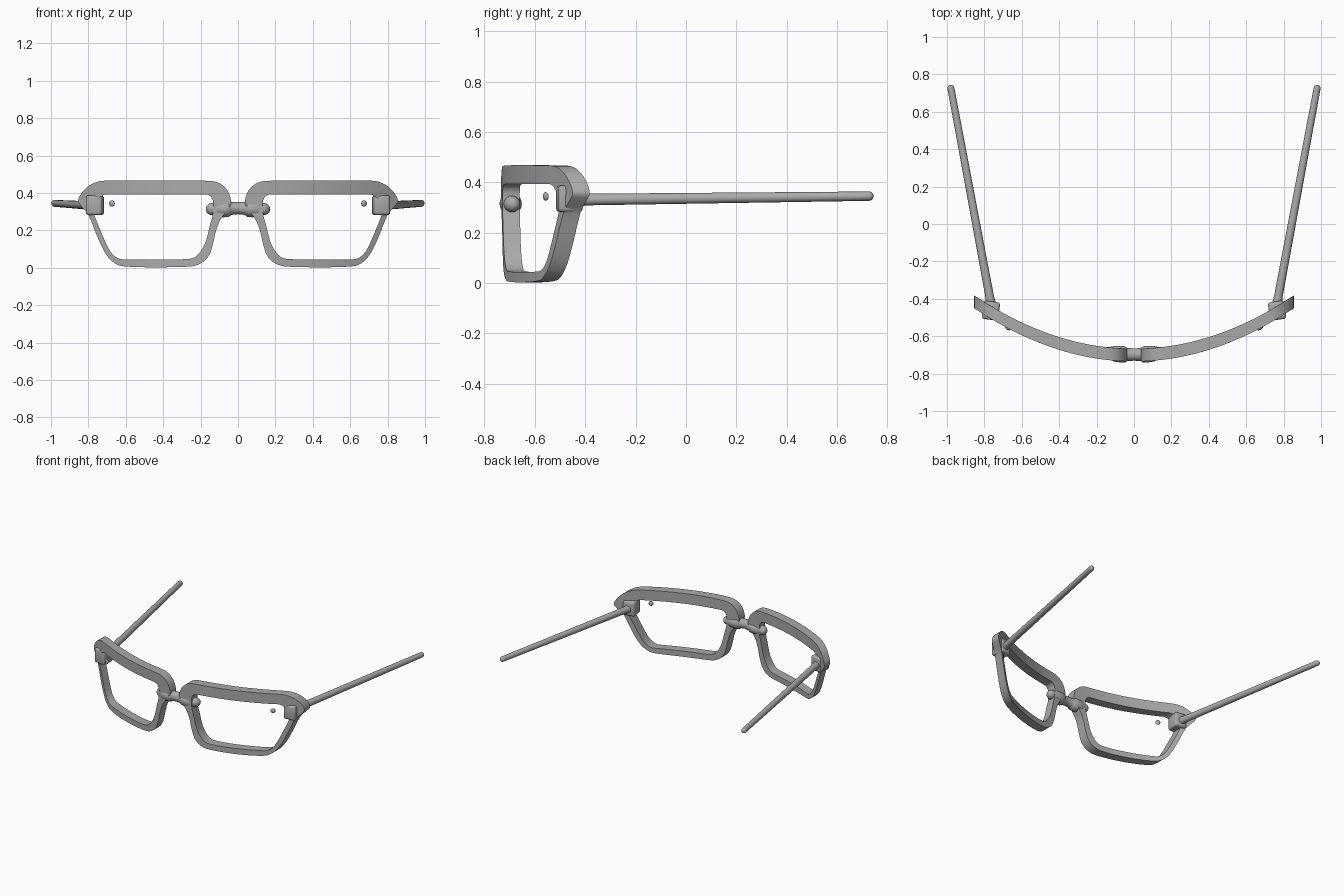
import bpy, bmesh, math
from mathutils import Vector, Matrix

if "Cube" in bpy.data.objects:
    bpy.data.objects.remove(bpy.data.objects["Cube"])

grey = bpy.data.materials.new("grey plastic")
grey.diffuse_color = (0.40, 0.40, 0.40, 1)
grey.use_nodes = True
grey.node_tree.nodes["Principled BSDF"].inputs["Base Color"].default_value = grey.diffuse_color


def bend(x):
    """Depth offset of the wrap-around front curve."""
    return 0.39 * x * x


def finish(name, bm, mirror=True, angle=40):
    bmesh.ops.recalc_face_normals(bm, faces=bm.faces)
    me = bpy.data.meshes.new(name)
    bm.to_mesh(me)
    bm.free()
    me.materials.append(grey)
    ob = bpy.data.objects.new(name, me)
    bpy.context.collection.objects.link(ob)
    bpy.ops.object.select_all(action='DESELECT')
    ob.select_set(True)
    bpy.context.view_layer.objects.active = ob
    bpy.ops.object.shade_smooth_by_angle(angle=math.radians(angle))
    if mirror:
        ob.modifiers.new("mirror", 'MIRROR').use_clip = False
    return ob


def lathe(profile, start, direction, sides=24):
    """Revolve (distance, radius) pairs around an axis."""
    bm = bmesh.new()
    rot = Vector(direction).to_track_quat('Z', 'Y').to_matrix()
    rings = []
    for d, r in profile:
        rings.append([bm.verts.new(Vector(start) + rot @ Vector(
            (r * math.cos(2 * math.pi * i / sides), r * math.sin(2 * math.pi * i / sides), d)))
            for i in range(sides)])
    for a, b in zip(rings, rings[1:]):
        for i in range(sides):
            j = (i + 1) % sides
            bm.faces.new((a[i], a[j], b[j], b[i]))
    bm.faces.new(rings[0])
    bm.faces.new(rings[-1])
    return bm


def dome(d, r, flat=1.0, steps=7):
    """Profile points of a rounded end."""
    return [(d + r * flat * math.sin(t), r * math.cos(t))
            for t in [math.pi / 2 * 0.97 * k / steps for k in range(steps + 1)]]


# Rim: paired outer (x, z) and inner (x, z) control points, clockwise from top
pairs = [
    (.16, .468, .18, .393), (.69, .468, .69, .393), (.76, .462, .71, .393),
    (.82, .425, .73, .385), (.862, .36, .75, .365), (.835, .325, .772, .33),
    (.802, .29, .772, .29), (.783, .245, .75, .235), (.746, .15, .708, .135),
    (.71, .075, .68, .08), (.668, .027, .645, .05), (.615, .003, .61, .044),
    (.27, .003, .265, .044), (.20, .018, .225, .058), (.155, .06, .19, .10),
    (.135, .12, .168, .15), (.115, .215, .15, .23), (.085, .275, .135, .28),
    (.037, .33, .132, .32), (.037, .37, .132, .35), (.057, .42, .138, .373),
    (.10, .457, .155, .39)]
pts = [Vector(p) for p in pairs]
for _ in range(2):                       # corner cutting rounds the outline
    pts = [q for a, b in zip(pts, pts[1:] + pts[:1])
           for q in (a.lerp(b, .25), a.lerp(b, .75))]
loop = []
for a, b in zip(pts, pts[1:] + pts[:1]):  # split long runs so they can bend
    n = max(1, math.ceil((b - a).length / 0.035))
    loop += [a.lerp(b, k / n) for k in range(n)]

bm = bmesh.new()
sections = []
for ox, oz, ix, iz in loop:
    sections.append([bm.verts.new((x, y + bend(x), z)) for x, z, y in (
        (ox, oz, -.735), (ix, iz, -.735), (ix, iz, -.667), (ox, oz, -.667))])
for s, t in zip(sections, sections[1:] + sections[:1]):
    for i in range(4):
        j = (i + 1) % 4
        bm.faces.new((s[i], s[j], t[j], t[i]))
finish("lens_rim", bm)

# Bridge: flared bar with ball ends inside the rims
half = [(0, .033), (.032, .034), (.040, .037), (.047, .043), (.075, .044),
        (.105, .042), (.13, .033)] + dome(.14, .032)
full = [(-d, r) for d, r in reversed(half[1:])] + half
bm = lathe(full, (0, -.698, .314), (1, 0, 0))
for v in bm.verts:
    v.co.y += bend(v.co.x)
    v.co.z += .006 * max(0, 1 - abs(v.co.x) / .08)
finish("bridge", bm, mirror=False)

# Hinge blocks with rounded edges
bm = bmesh.new()
bmesh.ops.create_cube(bm, size=1, matrix=Matrix.Translation((.765, -.463, .335))
                      @ Matrix.Rotation(math.radians(8), 4, 'Z')
                      @ Matrix.Diagonal((.088, .098, .105, 1)))
bmesh.ops.bevel(bm, geom=bm.edges[:], offset=.014, segments=3, profile=.5, affect='EDGES')
finish("hinge", bm)

# Temple arms: slim tapered rods with round tips
start, end = Vector((.762, -.44, .331)), Vector((.979, .726, .345))
axis = end - start
bm = lathe([(0, .027), (.03, .025), (.06, .023)] + dome(axis.length, .0185), start, axis)
finish("temple_arm", bm)

# Small rivets at the outer corners
flat = dome(0, .017, .55)
bm = lathe([(-d, r) for d, r in reversed(flat[1:])] + flat,
           (.674, -.557, .344), (.47, -.88, 0), 16)
finish("rivet", bm)
